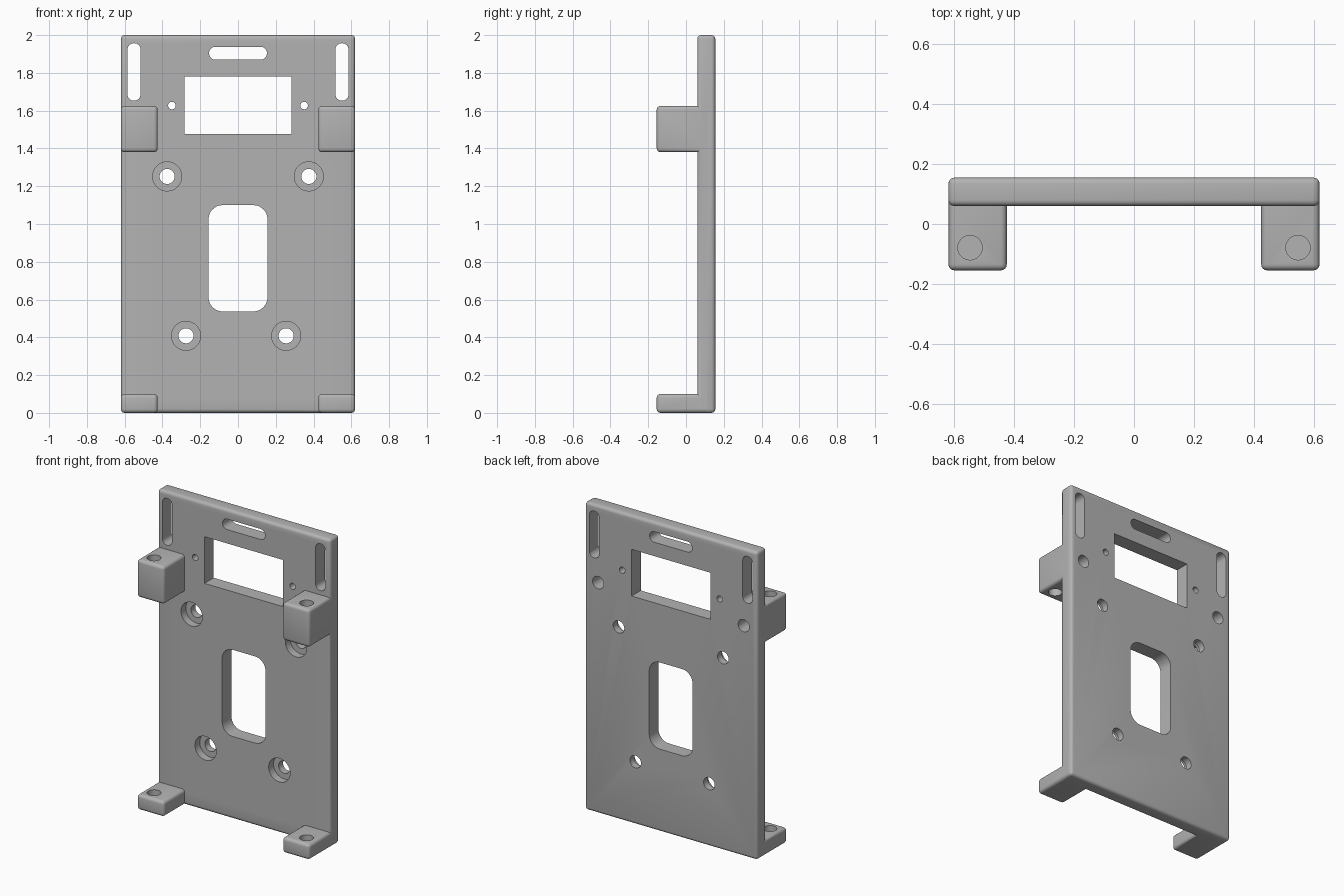
import bpy, bmesh
from mathutils import Matrix, Vector

if "Cube" in bpy.data.objects:
    bpy.data.objects.remove(bpy.data.objects["Cube"], do_unlink=True)

grey = bpy.data.materials.new("plain grey")
grey.use_nodes = True
colour = (0.45, 0.45, 0.45, 1)
grey.diffuse_color = colour
grey.node_tree.nodes["Principled BSDF"].inputs["Base Color"].default_value = colour

FRONT, BACK = 0.06, 0.155
HALF = 0.62


def make(name, bm):
    bmesh.ops.recalc_face_normals(bm, faces=bm.faces)
    mesh = bpy.data.meshes.new(name)
    bm.to_mesh(mesh)
    bm.free()
    obj = bpy.data.objects.new(name, mesh)
    bpy.context.collection.objects.link(obj)
    mesh.materials.append(grey)
    return obj


def box(name, lo, hi, radius=0.0, axis=None):
    """Box between two corners; rounds every edge, or only those along one axis."""
    lo, hi = Vector(lo), Vector(hi)
    bm = bmesh.new()
    bmesh.ops.create_cube(bm, size=1, matrix=Matrix.Translation((lo + hi) / 2)
                          @ Matrix.Diagonal((hi - lo).to_4d()))
    if radius:
        edges = [e for e in bm.edges if axis is None
                 or abs((e.verts[0].co - e.verts[1].co)[axis]) > 1e-4]
        bmesh.ops.bevel(bm, geom=edges, offset=radius, segments=4 if axis is None else 8,
                        profile=0.5, affect='EDGES', clamp_overlap=True)
    return make(name, bm)


def rod(name, start, end, radius):
    start, end = Vector(start), Vector(end)
    way = end - start
    bm = bmesh.new()
    turn = way.to_track_quat('Z', 'Y').to_matrix().to_4x4()
    bmesh.ops.create_cone(bm, cap_ends=True, segments=32, radius1=radius, radius2=radius,
                          depth=way.length, matrix=Matrix.Translation((start + end) / 2) @ turn)
    return make(name, bm)


def combine(target, other, operation):
    mod = target.modifiers.new(operation.lower(), 'BOOLEAN')
    mod.operation, mod.solver, mod.object = operation, 'EXACT', other
    bpy.context.view_layer.objects.active = target
    bpy.ops.object.modifier_apply(modifier=mod.name)
    bpy.data.objects.remove(other, do_unlink=True)


def slot(x0, x1, z0, z1, radius):
    combine(plate, box("opening", (x0, FRONT - 0.1, z0), (x1, BACK + 0.1, z1), radius, 1),
            'DIFFERENCE')


def hole(start, end, radius):
    combine(plate, rod("drill", start, end, radius), 'DIFFERENCE')


# Rounded back plate
plate = box("mounting_plate", (-HALF, FRONT, 0), (HALF, BACK, 2), 0.02)

# Corner blocks and feet, fused to the plate
for side in (-1, 1):
    x0, x1 = sorted((side * 0.425, side * HALF))
    for name, z0, z1 in (("foot", 0, 0.1), ("block", 1.38, 1.625)):
        combine(plate, box(name, (x0, -BACK, z0), (x1, 0.13, z1), 0.02), 'UNION')

# Windows and the central slot
slot(-0.283, 0.283, 1.477, 1.78, 0)
slot(-0.156, 0.156, 0.537, 1.10, 0.075)
slot(-0.153, 0.153, 1.87, 1.938, 0.033)

for side in (-1, 1):
    # Upright side slots
    x0, x1 = sorted((side * 0.516, side * 0.585))
    slot(x0, x1, 1.653, 1.957, 0.033)
    # Small holes beside the window
    hole((side * 0.35, 0, 1.627), (side * 0.35, 0.3, 1.627), 0.02)
    # Counterbored screw holes
    for x, z in ((0.375, 1.252), (0.265, 0.408)):
        x = side * x - (0.01 if z < 1 else 0)
        hole((x, 0, z), (x, FRONT + 0.05, z), 0.077)
        hole((x, 0, z), (x, 0.3, z), 0.04)
    # Blind holes from the back into the blocks
    hole((side * 0.523, 0.3, 1.5), (side * 0.523, 0.005, 1.5), 0.04)
    # Upright pin holes: through the blocks, blind in the feet
    hole((side * 0.548, -0.079, 1.3), (side * 0.548, -0.079, 1.7), 0.041)
    hole((side * 0.548, -0.079, 0.04), (side * 0.548, -0.079, 0.2), 0.041)

# Smooth rounded edges, keep sharp rims
bpy.ops.object.select_all(action='DESELECT')
plate.select_set(True)
bpy.context.view_layer.objects.active = plate
bpy.ops.object.shade_smooth_by_angle(angle=0.6)
